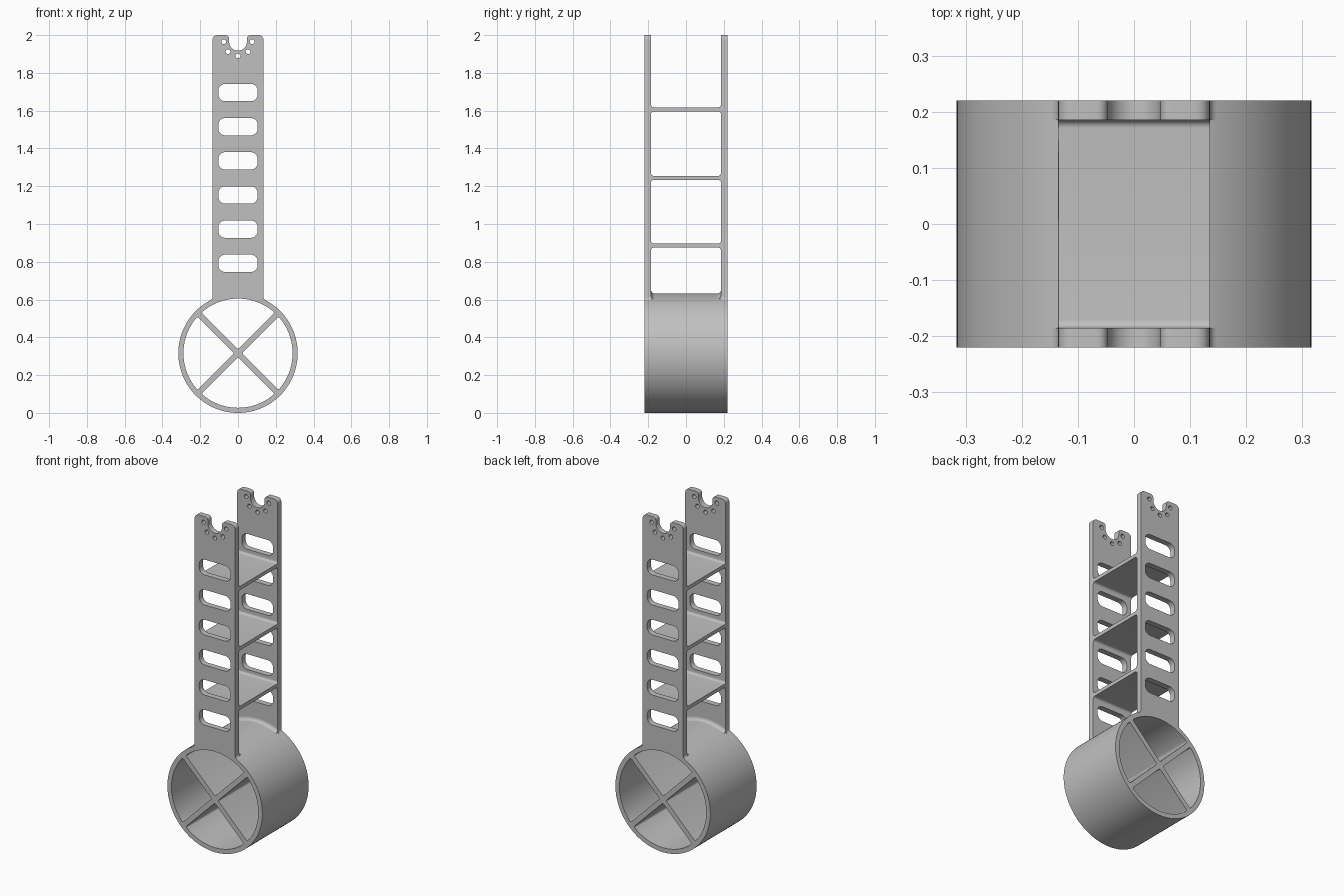
import bpy, bmesh
from math import sin, cos, pi, asin, atan2, sqrt, tan
from mathutils import Vector

if "Cube" in bpy.data.objects:
    bpy.data.objects.remove(bpy.data.objects["Cube"], do_unlink=True)

R, R_IN = 0.316, 0.289          # tube radii
HUB = R                         # height of the tube axis
DEPTH, INNER = 0.22, 0.185      # outer and inner faces of the side plates
HALF, TOP = 0.135, 2.0          # plate half width and top
FILLET = 0.02

grey = bpy.data.materials.new("plain grey")
grey.use_nodes = True
colour = (0.53, 0.53, 0.53, 1)
grey.diffuse_color = colour
grey.node_tree.nodes["Principled BSDF"].inputs["Base Color"].default_value = colour


def arc(cx, cz, r, a, b, n):
    return [(cx + r * cos(a + (b - a) * i / n), cz + r * sin(a + (b - a) * i / n))
            for i in range(n + 1)]


def circle(cx, cz, r, n):
    return arc(cx, cz, r, 0, 2 * pi, n)[:-1]


def rounded(corners, n=8):
    """Round each (x, z, radius) corner of a polygon."""
    out = []
    for i, (x, z, r) in enumerate(corners):
        p = Vector((x, z))
        if r == 0:
            out.append((x, z))
            continue
        u = (Vector(corners[i - 1][:2]) - p).normalized()
        v = (Vector(corners[(i + 1) % len(corners)][:2]) - p).normalized()
        half = u.angle(v) / 2
        c = p + (u + v).normalized() * (r / sin(half))
        s = p + u * (r / tan(half)) - c
        e = p + v * (r / tan(half)) - c
        a = atan2(s.y, s.x)
        turn = (atan2(e.y, e.x) - a + pi) % (2 * pi) - pi
        out += arc(c.x, c.y, r, a, a + turn, n)
    return out


def finish(obj):
    bm = bmesh.new()
    bm.from_mesh(obj.data)
    bmesh.ops.remove_doubles(bm, verts=bm.verts, dist=1e-5)
    bmesh.ops.recalc_face_normals(bm, faces=bm.faces)
    bm.to_mesh(obj.data)
    bm.free()
    obj.data.materials.clear()
    obj.data.materials.append(grey)
    bpy.ops.object.select_all(action='DESELECT')
    obj.select_set(True)
    bpy.context.view_layer.objects.active = obj
    bpy.ops.object.shade_smooth_by_angle(angle=pi / 6)


def extrude(name, loops, half_depth, location, turn=0):
    """Extrude an outline with holes, standing upright."""
    data = bpy.data.curves.new(name, 'CURVE')
    data.dimensions, data.fill_mode, data.extrude = '2D', 'BOTH', half_depth
    for loop in loops:
        s = data.splines.new('POLY')
        s.points.add(len(loop) - 1)
        for pt, (x, z) in zip(s.points, loop):
            pt.co = (x, z, 0, 1)
        s.use_cyclic_u = True
    obj = bpy.data.objects.new(name, data)
    bpy.context.collection.objects.link(obj)
    obj.location = location
    obj.rotation_euler = (pi / 2, 0, turn)
    bpy.ops.object.select_all(action='DESELECT')
    obj.select_set(True)
    bpy.context.view_layer.objects.active = obj
    bpy.ops.object.convert(target='MESH')
    finish(bpy.context.view_layer.objects.active)


# Tube with cross-shaped spokes: a disc with four rounded quadrant openings
h = 0.015
quadrants = []
for k in range(4):
    a = pi / 4 + k * pi / 2
    d = asin(h / R_IN)
    rim = arc(0, 0, R_IN, a + d, a + pi / 2 - d, 20)
    mid = a + pi / 4
    corners = [(h * sqrt(2) * cos(mid), h * sqrt(2) * sin(mid), 0.008)]
    corners += [(x, z, 0.008 if i in (0, 20) else 0) for i, (x, z) in enumerate(rim)]
    quadrants.append(rounded(corners, 5))
extrude("spoked_tube", [circle(0, 0, R, 128)] + quadrants, DEPTH, (0, 0, HUB))

# Side plate outline: flared foot on the tube, rounded prongs, round notch
foot_x = HALF + FILLET
foot_z = sqrt((R + FILLET) ** 2 - foot_x ** 2)
foot_a = atan2(foot_z, foot_x)
flare = arc(foot_x, HUB + foot_z, FILLET, pi + foot_a, pi, 8)
saddle = arc(0, HUB, R, pi - foot_a, foot_a, 24)
NOTCH_Z, NOTCH_R = 1.965, 0.047
outline = [(x, z, 0) for x, z in saddle[1:-1] + flare]
outline += [(HALF, TOP, 0.025), (NOTCH_R, TOP, 0.018)]
outline += [(x, z, 0) for x, z in arc(0, NOTCH_Z, NOTCH_R, 0, -pi, 24)]
outline += [(-NOTCH_R, TOP, 0.018), (-HALF, TOP, 0.025)]
outline += [(-x, z, 0) for x, z in reversed(flare)]
plate = [rounded(outline)]

# Slots and the five small holes around the notch
for i in range(6):
    z = 0.792 + 0.1808 * i
    plate.append(rounded([(sx * 0.104, z + sz * 0.046, 0.036)
                          for sx, sz in ((-1, -1), (1, -1), (1, 1), (-1, 1))]))
for i in range(5):
    a = pi + i * pi / 4
    plate.append(circle(0.075 * cos(a), NOTCH_Z + 0.075 * sin(a), 0.0125, 24))

mid_y = (DEPTH + INNER) / 2
for name, side in (("front_plate", -1), ("back_plate", 1)):
    extrude(name, plate, (DEPTH - INNER) / 2, (0, side * mid_y, 0))

# Shelves joining the plates, with concave fillets at both ends
t, f = 0.011, 0.014
quarter = arc(INNER - f, t + f, f, -pi / 2, 0, 8)
right = [(x, -z) for x, z in quarter] + quarter[::-1]
shelf = right + [(-x, z) for x, z in reversed(right)]
for name, z in (("lower_shelf", 0.886), ("middle_shelf", 1.244), ("upper_shelf", 1.607)):
    extrude(name, [shelf], HALF, (0, 0, z), pi / 2)

# Fillets between the tube and the inner faces of the plates
section = [(0, INNER), (FILLET, INNER)]
section += [(z, y) for y, z in arc(INNER - FILLET, FILLET, FILLET, 0, -pi / 2, 8)][1:]
for name, side in (("front_fillet", -1), ("back_fillet", 1)):
    bm = bmesh.new()
    rows = []
    for i in range(25):
        x = HALF * (i / 12 - 1)
        rows.append([bm.verts.new((x, side * y, HUB + sqrt((R + d) ** 2 - x * x)))
                     for d, y in section])
    n = len(section)
    for a, b in zip(rows, rows[1:]):
        for j in range(n):
            bm.faces.new((a[j], a[(j + 1) % n], b[(j + 1) % n], b[j]))
    bm.faces.new(rows[0])
    bm.faces.new(rows[-1])
    mesh = bpy.data.meshes.new(name)
    bm.to_mesh(mesh)
    bm.free()
    obj = bpy.data.objects.new(name, mesh)
    bpy.context.collection.objects.link(obj)
    finish(obj)
